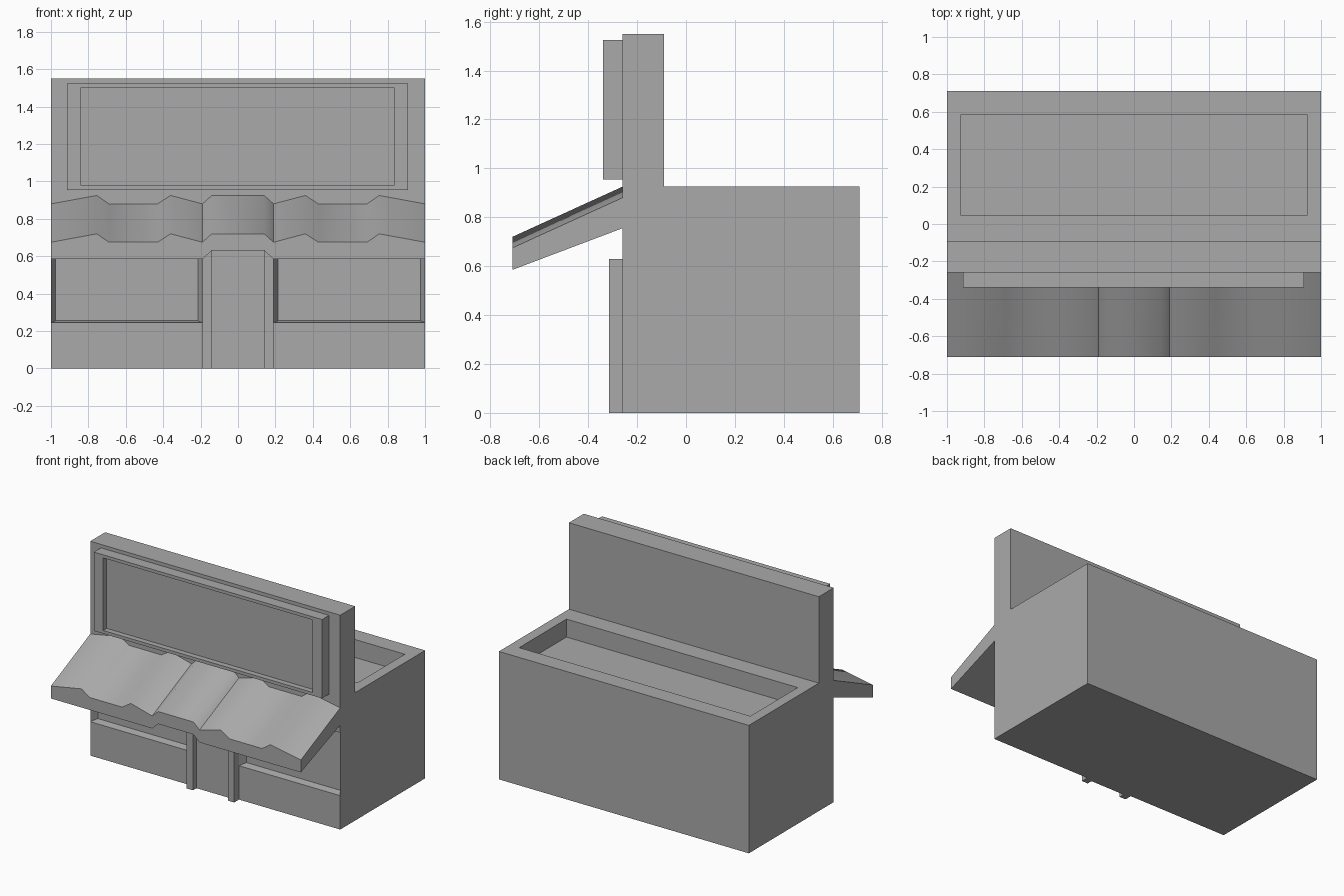
import bpy
import bmesh
import math
from mathutils import Vector

cube = bpy.data.objects.get("Cube")
if cube:
    bpy.data.objects.remove(cube, do_unlink=True)

grey = bpy.data.materials.new("plain_grey")
grey.use_nodes = True
grey.diffuse_color = (0.4, 0.4, 0.4, 1)
bsdf = next(n for n in grey.node_tree.nodes if n.type == 'BSDF_PRINCIPLED')
bsdf.inputs["Base Color"].default_value = (0.4, 0.4, 0.4, 1)

FRONT = -0.26   # wall plane


def prism(points, offset):
    """Solid made by sweeping a closed outline along an offset."""
    bm = bmesh.new()
    face = bm.faces.new([bm.verts.new(p) for p in points])
    out = bmesh.ops.extrude_face_region(bm, geom=[face], use_keep_orig=True)
    moved = [g for g in out["geom"] if isinstance(g, bmesh.types.BMVert)]
    bmesh.ops.translate(bm, verts=moved, vec=offset)
    bmesh.ops.recalc_face_normals(bm, faces=bm.faces[:])
    return bm


def step(bm, face, scale, move):
    """Extrude one face, resize it about its centre and move it."""
    face = bmesh.ops.extrude_discrete_faces(bm, faces=[face])["faces"][0]
    centre = face.calc_center_median()
    for v in face.verts:
        d = v.co - centre
        v.co = centre + Vector(a * b for a, b in zip(d, scale)) + Vector(move)
    return face


def finish(bm, name):
    mesh = bpy.data.meshes.new(name)
    bm.to_mesh(mesh)
    bm.free()
    mesh.materials.append(grey)
    obj = bpy.data.objects.new(name, mesh)
    bpy.context.collection.objects.link(obj)
    return obj


# Building: stepped side outline swept across the width
outline = [(FRONT, 0), (0.71, 0), (0.71, 0.925), (-0.09, 0.925), (-0.09, 1.55), (FRONT, 1.55)]
bm = prism([(-1, y, z) for y, z in outline], (2, 0, 0))

# Split the front wall around the two windows
cuts = [((0, 0, 0.245), (0, 0, 1)), ((0, 0, 0.7), (0, 0, 1)),
        ((-0.19, 0, 0), (1, 0, 0)), ((0.19, 0, 0), (1, 0, 0))]
for co, no in cuts:
    walls = [f for f in bm.faces if f.normal.y < -0.9]
    geom = walls + list({e for f in walls for e in f.edges}) + list({v for f in walls for v in f.verts})
    bmesh.ops.bisect_plane(bm, geom=geom, plane_co=co, plane_no=no)
    bm.normal_update()

windows = []
for f in bm.faces:
    c = f.calc_center_bounds()
    if f.normal.y < -0.9 and abs(c.x) > 0.3 and 0.3 < c.z < 0.65:
        windows.append(f)
for f in windows:
    step(bm, f, (0.938, 1, 0.955), (0, 0.05, 0))

# Sunken roof behind a rim
roof = next(f for f in bm.faces if f.normal.z > 0.9 and f.calc_center_bounds().y > 0.2)
rim = step(bm, roof, (0.925, 0.675, 1), (0, 0.005, 0))
step(bm, rim, (1, 1, 1), (0, 0, -0.13))
finish(bm, "building")

# Sign board with a sunken panel
bm = prism([(x, FRONT, z) for x, z in ((-0.915, 0.955), (0.91, 0.955), (0.91, 1.525), (-0.915, 1.525))],
           (0, -0.08, 0))
face = min(bm.faces, key=lambda f: f.calc_center_median().y)
panel = step(bm, face, (0.918, 1, 0.92), (0, 0, 0))
step(bm, panel, (1, 1, 1), (0, 0.04, 0))
finish(bm, "sign_board")

# Door between two posts: U-shaped plan swept upward
half = [(0.19, FRONT), (0.19, -0.315), (0.14, -0.315), (0.14, -0.275)]
plan = half + [(-x, y) for x, y in reversed(half)]
finish(prism([(x, y, 0) for x, y in plan], (0, 0, 0.63)), "door_surround")

# Awning: wavy cross-section swept back and up to the wall
LOW, HIGH, BASE = 0.675, 0.72, 0.585
wave = [(1, LOW), (0.755, HIGH), (0.69, LOW), (0.43, LOW), (0.36, HIGH), (0.19, LOW), (0.14, HIGH)]
under = [(0.14, 0.63), (0.19, BASE), (1, BASE)]
right = under + wave
section = right + [(-x, z) for x, z in reversed(right)]
bm = prism([(x, -0.71, z) for x, z in section], (0, 0.45, 0))
for v in bm.verts:
    if v.co.y > -0.5:
        v.co.z += 0.205 if v.co.z > 0.65 else 0.17
awning = finish(bm, "awning")

bpy.ops.object.select_all(action='DESELECT')
awning.select_set(True)
bpy.context.view_layer.objects.active = awning
bpy.ops.object.shade_smooth_by_angle(angle=math.radians(50))
